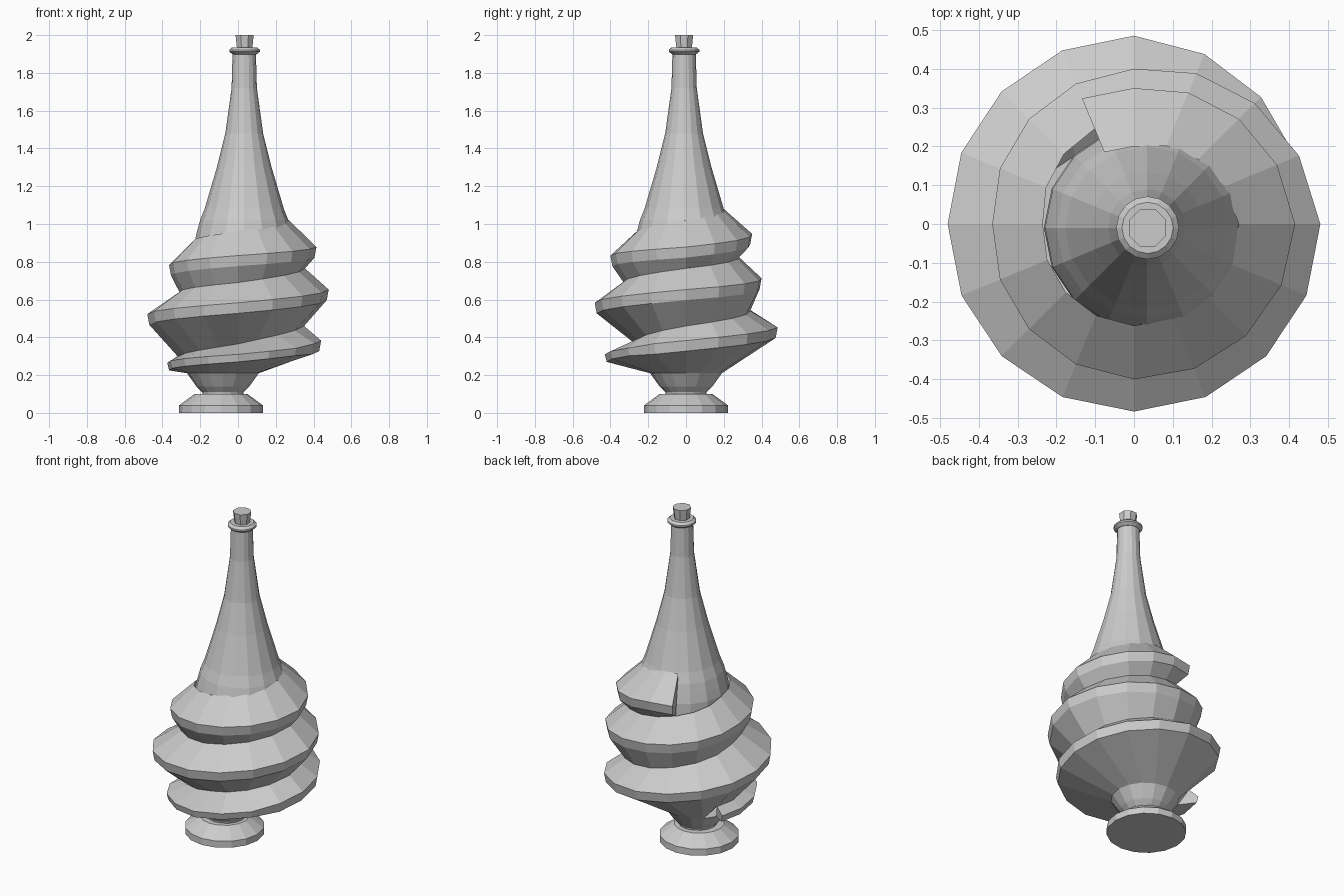
import bpy, bmesh
from math import cos, sin, radians, tau

cube = bpy.data.objects.get("Cube")
if cube:
    bpy.data.objects.remove(cube, do_unlink=True)

SIDES = 16
STEP = 360 / SIDES

grey = bpy.data.materials.new("plain_grey")
grey.use_nodes = True
grey.diffuse_color = (0.6, 0.6, 0.6, 1)
grey.node_tree.nodes["Principled BSDF"].inputs["Base Color"].default_value = (0.6, 0.6, 0.6, 1)


def finish(name, bm):
    bmesh.ops.recalc_face_normals(bm, faces=bm.faces)
    mesh = bpy.data.meshes.new(name)
    bm.to_mesh(mesh)
    bm.free()
    mesh.materials.append(grey)
    obj = bpy.data.objects.new(name, mesh)
    bpy.context.collection.objects.link(obj)
    return obj


def lathe(name, profile, cx, cy, sides=SIDES, turn=0.0):
    """Closed turned part from (radius, height) points, bottom to top."""
    bm = bmesh.new()
    rings = [[bm.verts.new((cx + r * cos(tau * (i + turn) / sides),
                            cy + r * sin(tau * (i + turn) / sides), z))
              for i in range(sides)] for r, z in profile]
    for a, b in zip(rings, rings[1:]):
        for i in range(sides):
            j = (i + 1) % sides
            bm.faces.new((a[i], a[j], b[j], b[i]))
    bm.faces.new(rings[0][::-1])
    bm.faces.new(rings[-1])
    return finish(name, bm)


def sample(table, angle):
    """Linear lookup in a table with one entry per quarter turn from 180 degrees."""
    t = min(max((angle - 180) / 90, 0), len(table) - 1)
    i = min(int(t), len(table) - 2)
    return table[i] + (table[i + 1] - table[i]) * (t - i)


# Foot, stem, neck, collar and stopper
lathe("foot", [(0.222, 0), (0.222, 0.04), (0.14, 0.1)], -0.09, 0)
lathe("stem", [(0.105, 0.09), (0.11, 0.11), (0.14, 0.14), (0.19, 0.21)], -0.08, 0)
lathe("neck", [(0.265, 0.84), (0.262, 0.91), (0.25, 0.96), (0.234, 1.02),
               (0.21, 1.08), (0.145, 1.3), (0.1, 1.48), (0.067, 1.72), (0.062, 1.9)],
      0.033, -0.01)
lathe("collar", [(0.063, 1.898), (0.081, 1.912), (0.081, 1.922), (0.066, 1.935)], 0.035, -0.01)
lathe("stopper", [(0.044, 1.93), (0.052, 2.0)], 0.035, -0.01, sides=8, turn=0.5)

# Spiral body: ridge and valley radius and height per quarter turn
RIDGE = [0.375, 0.43, 0.44, 0.485, 0.48, 0.483, 0.48, 0.4, 0.365, 0.4, 0.415, 0.35]
RIDGE_Z = [0.245, 0.29, 0.355, 0.425, 0.495, 0.555, 0.625, 0.685, 0.755, 0.805, 0.85, 0.92]
VALLEY = [0.32, 0.25, 0.35, 0.34, 0.31, 0.33, 0.355, 0.275, 0.235, 0.262, 0.27, 0.2]
VALLEY_Z = [0.30, 0.365, 0.46, 0.54, 0.64, 0.69, 0.765, 0.83, 0.91, 0.96, 1.02, 1.08]
START, STEPS = 157.5, 46

bm = bmesh.new()
sections = []
for i in range(STEPS + 1):
    angle = START + STEP * i
    c, s = cos(radians(angle)), sin(radians(angle))
    r, z = sample(RIDGE, angle), sample(RIDGE_Z, angle)
    h = 0.02 if i < 8 else 0.028
    if i < SIDES:
        low = bm.verts.new((-0.08 + 0.19 * c, 0.19 * s, 0.21))
    else:
        low = sections[i - SIDES][3]
    under = bm.verts.new((c * (r - 0.01), s * (r - 0.01), z - h))
    over = bm.verts.new((c * r, s * r, z + h))
    v = sample(VALLEY, angle)
    top = bm.verts.new((c * v, s * v, sample(VALLEY_Z, angle)))
    sections.append((low, under, over, top))
for a, b in zip(sections, sections[1:]):
    for k in range(3):
        bm.faces.new((a[k], b[k], b[k + 1], a[k + 1]))
bm.faces.new(sections[0][::-1])
bm.faces.new(sections[-1])
finish("spiral_body", bm)
